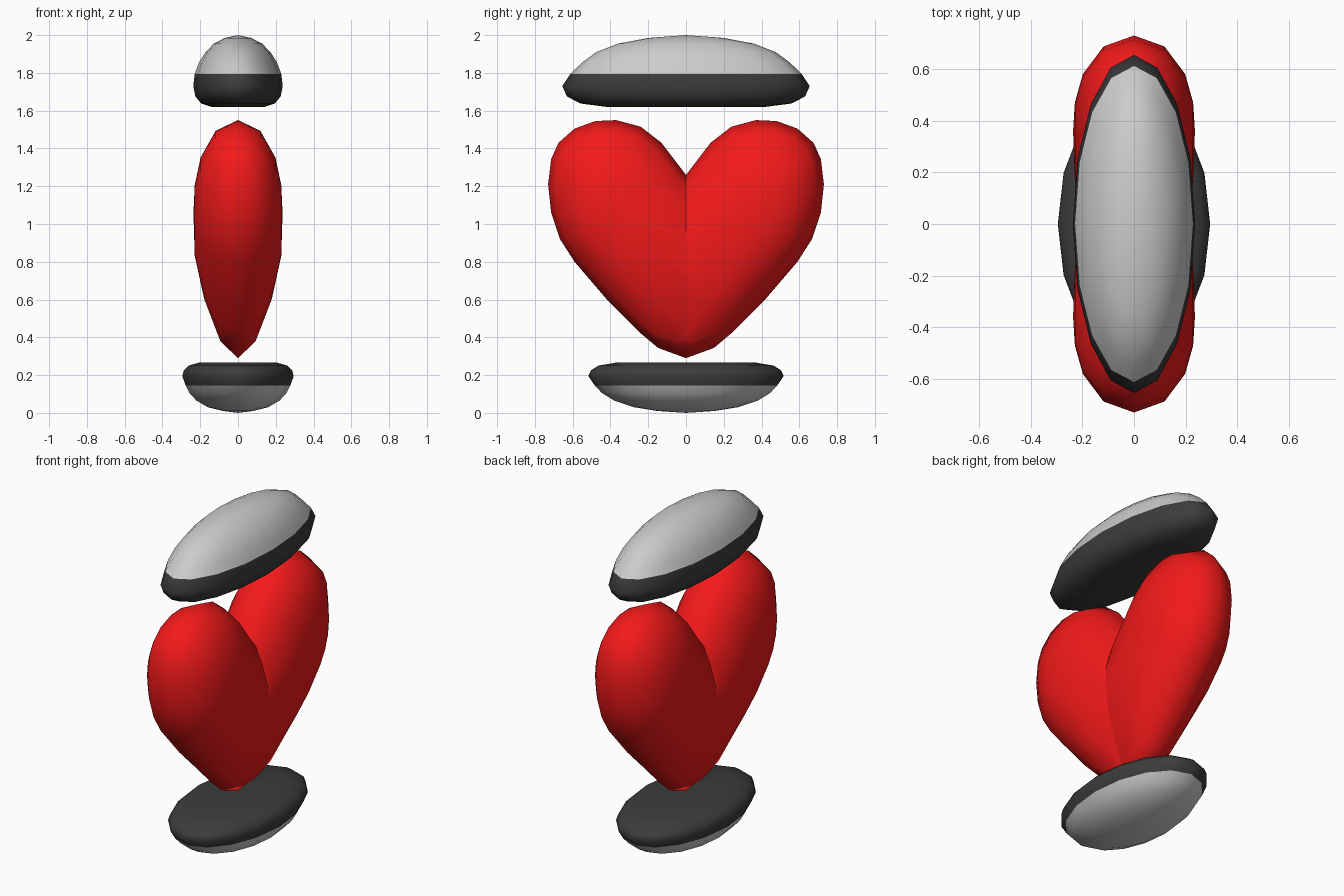
import bpy, bmesh
from math import sin, cos, radians, pi

if "Cube" in bpy.data.objects:
    bpy.data.objects.remove(bpy.data.objects["Cube"])


def material(name, color):
    m = bpy.data.materials.new(name)
    m.diffuse_color = color
    m.use_nodes = True
    m.node_tree.nodes["Principled BSDF"].inputs["Base Color"].default_value = m.diffuse_color
    return m


RED = material("red", (0.9, 0.01, 0.01, 1))
DARK = material("charcoal", (0.045, 0.045, 0.045, 1))


def finish(bm, name, mat=None):
    bmesh.ops.recalc_face_normals(bm, faces=bm.faces)
    for f in bm.faces:
        f.smooth = True
    me = bpy.data.meshes.new(name)
    bm.to_mesh(me)
    bm.free()
    ob = bpy.data.objects.new(name, me)
    bpy.context.collection.objects.link(ob)
    if mat:
        me.materials.append(mat)
    return ob


def bridge(bm, a, b):
    n = len(a)
    for i in range(n):
        j = (i + 1) % n
        bm.faces.new((a[i], a[j], b[j], b[i]))


def fan(bm, ring, tip):
    for i in range(len(ring)):
        bm.faces.new((ring[i], ring[(i + 1) % len(ring)], tip))


def pad(name, rings, mat=None, tip=None, n=16):
    """Stack of ellipses (z, half x, half y), starting flat or closed at a tip."""
    bm = bmesh.new()
    loops = [[bm.verts.new((hx * cos(2 * pi * i / n), hy * sin(2 * pi * i / n), z))
              for i in range(n)] for z, hx, hy in rings]
    for a, b in zip(loops, loops[1:]):
        bridge(bm, a, b)
    if tip is None:
        bm.faces.new(loops[0])
    else:
        fan(bm, loops[0], bm.verts.new((0, 0, tip)))
    return finish(bm, name, mat)


# upper pad: dark underside and grey dome
pad("upper_pad_base", [(1.62, .14, .42), (1.638, .195, .56), (1.675, .226, .63),
                       (1.73, .237, .655), (1.795, .229, .612)], DARK)
pad("upper_pad_dome", [(1.985, .07, .20), (1.955, .128, .36), (1.91, .172, .475),
                       (1.855, .207, .55), (1.795, .229, .612)], tip=2.0)

# lower pad: dark top and grey rounded underside
pad("lower_pad_top", [(.268, .20, .36), (.25, .262, .465), (.225, .287, .503),
                      (.195, .295, .517), (.145, .277, .483)], DARK)
pad("lower_pad_base", [(.01, .08, .15), (.03, .16, .275), (.065, .22, .38),
                       (.105, .257, .445), (.145, .277, .483)], tip=0.0)

# heart: a domed lobe outline (y, z) that runs past the middle and is cut at y = 0
OUTLINE = [(0, 1.26), (.13, 1.43), (.24, 1.515), (.37, 1.55), (.48, 1.545), (.59, 1.505),
           (.675, 1.43), (.714, 1.344), (.73, 1.21), (.714, 1.06), (.667, .92), (.59, .80),
           (.41, .59), (.25, .43), (.148, .344), (0, .29), (-.14, .36), (-.24, .5),
           (-.28, .7), (-.24, .9), (-.13, 1.1)]
CY, CZ, THICK = .36, 1.06, .236


def lobe(name, side):
    bm = bmesh.new()

    def point(y, z, t, s):
        taper = 1 - .25 * min(1, max(0, (.8 - z) / .5))
        return bm.verts.new((s * THICK * taper * sin(t), y, z))

    rim = [point(y, z, 0, 1) for y, z in OUTLINE]
    for s in (1, -1):
        prev = rim
        for deg in (30, 57, 76):
            t = radians(deg)
            r = cos(t) ** .85
            ring = [point(CY + (y - CY) * r, CZ + (z - CZ) * r, t, s) for y, z in OUTLINE]
            bridge(bm, prev, ring)
            prev = ring
        fan(bm, prev, point(CY, CZ, pi / 2, s))
    bmesh.ops.bisect_plane(bm, geom=bm.verts[:] + bm.edges[:] + bm.faces[:], dist=1e-5,
                           plane_co=(0, 0, 0), plane_no=(0, 1, 0), clear_inner=True)
    for v in bm.verts:
        v.co.y *= side
    return finish(bm, name, RED)


lobe("heart_lobe_back", 1)
lobe("heart_lobe_front", -1)
